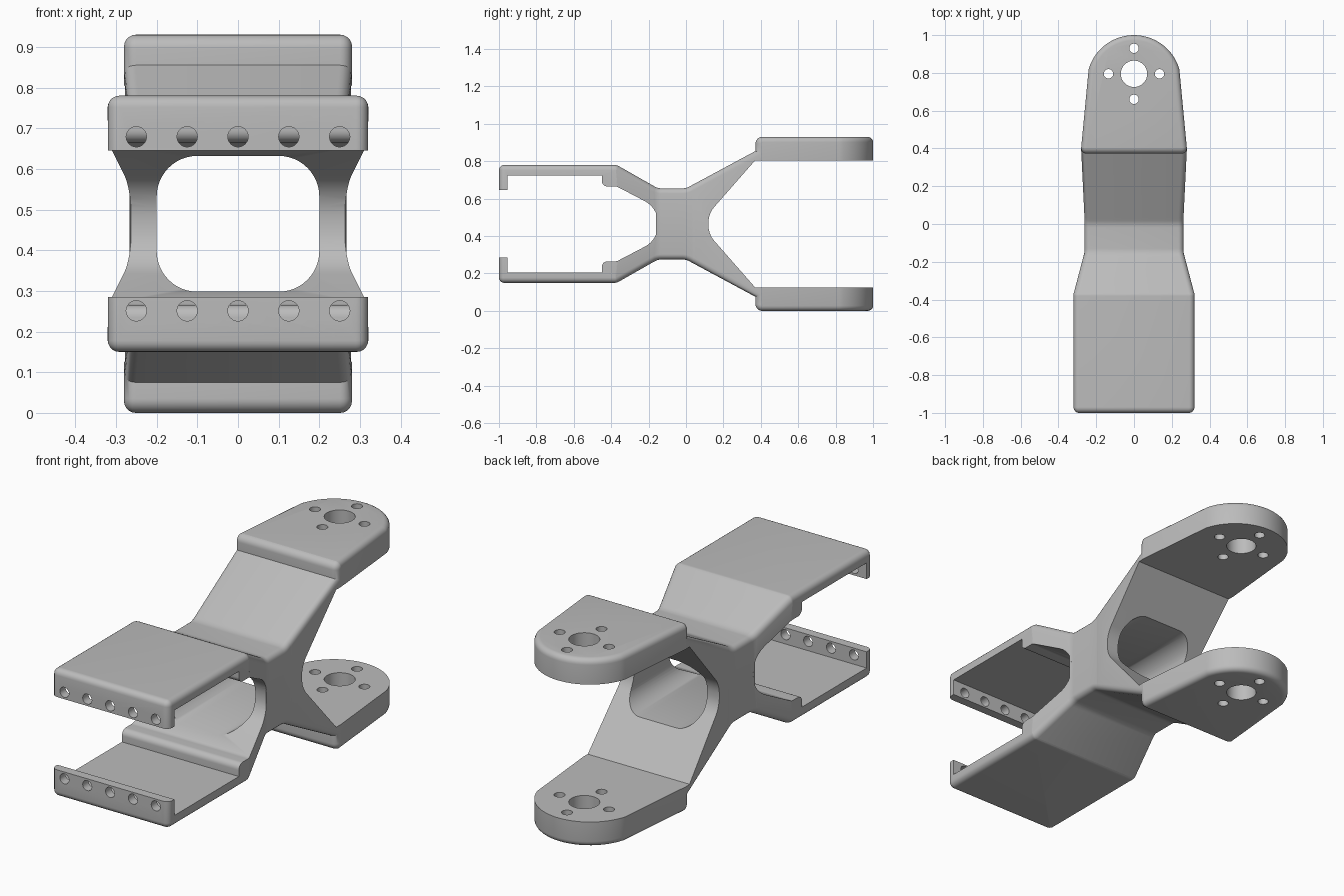
import bpy, bmesh, math
from mathutils import Vector, Matrix

MID = 0.465  # height of the mirror plane

if "Cube" in bpy.data.objects:
    bpy.data.objects.remove(bpy.data.objects["Cube"])

grey = bpy.data.materials.new("plain grey")
grey.use_nodes = True
grey.diffuse_color = (0.5, 0.5, 0.5, 1)
grey.node_tree.nodes["Principled BSDF"].inputs["Base Color"].default_value = (0.5, 0.5, 0.5, 1)


def fillet(points, steps=8):
    """Round each corner (a, b, radius) of a closed outline."""
    out = []
    for i, (a, b, r) in enumerate(points):
        p = Vector((a, b))
        if r == 0:
            out.append(p)
            continue
        u = (Vector(points[i - 1][:2]) - p).normalized()
        v = (Vector(points[(i + 1) % len(points)][:2]) - p).normalized()
        half = u.angle(v) / 2
        centre = p + (u + v).normalized() * (r / math.sin(half))
        start = p + u * (r / math.tan(half)) - centre
        end = p + v * (r / math.tan(half)) - centre
        sweep = start.angle_signed(end)
        for k in range(steps + 1):
            t = -sweep * k / steps
            out.append(centre + Matrix.Rotation(t, 2) @ start)
    return out


def prism(name, outline, place, depth):
    """Extrude an outline; place maps its 2D points to 3D."""
    bm = bmesh.new()
    face = bm.faces.new([bm.verts.new(place(p)) for p in outline])
    top = bmesh.ops.extrude_face_region(bm, geom=[face])["geom"]
    bmesh.ops.translate(bm, vec=depth, verts=[g for g in top if isinstance(g, bmesh.types.BMVert)])
    bmesh.ops.recalc_face_normals(bm, faces=bm.faces)
    mesh = bpy.data.meshes.new(name)
    bm.to_mesh(mesh)
    bm.free()
    mesh.materials.append(grey)
    obj = bpy.data.objects.new(name, mesh)
    bpy.context.collection.objects.link(obj)
    return obj


def combine(obj, tool, operation):
    tool.hide_render = True
    mod = obj.modifiers.new("cut", 'BOOLEAN')
    mod.operation, mod.object, mod.solver = operation, tool, 'EXACT'
    bpy.context.view_layer.objects.active = obj
    bpy.ops.object.modifier_apply(modifier=mod.name)
    bpy.data.objects.remove(tool)


def circle(x, y, r, n=32):
    return [(x + r * math.cos(math.tau * i / n), y + r * math.sin(math.tau * i / n)) for i in range(n)]


# Side outline: upper half as (y, height above mid plane, corner radius)
outer = [(1.2, 0.34, 0), (1.2, 0.465, 0), (0.372, 0.465, 0.035), (0.372, 0.39, 0),
         (0.0, 0.19, 0.08), (-0.15, 0.19, 0.08), (-0.37, 0.315, 0.05), (-1.2, 0.315, 0)]
inner_front = [(-1.2, 0.18, 0), (-0.955, 0.18, 0), (-0.955, 0.26, 0), (-0.45, 0.26, 0),
               (-0.45, 0.2, 0.03), (-0.37, 0.2, 0.04), (-0.15, 0.085, 0.13)]
inner_back = [(0.12, 0.055, 0.13), (0.37, 0.34, 0)]


def flip(points):
    return [(y, -h, r) for y, h, r in reversed(points)]


side = outer + inner_front + flip(inner_front) + flip(outer) + flip(inner_back) + inner_back
bracket = prism("bracket_body", fillet(side), lambda p: (-0.5, p[0], p[1] + MID), (1, 0, 0))

# Plan outline: tapered waist, square front and round back
flank = [(0.32, -1, 0.03), (0.32, -0.37, 0.05), (0.262, -0.15, 0.1), (0.262, 0.03, 0.1), (0.28, 0.4, 0.02)]
tip = math.asin(0.07 / 0.25)
arc = [tip + (math.pi - 2 * tip) * i / 28 for i in range(29)]
plan = flank + [(0.25 * math.cos(t), 0.75 + 0.25 * math.sin(t), 0) for t in arc]
plan += [(-x, y, r) for x, y, r in reversed(flank)]
combine(bracket, prism("plan_cutter", fillet(plan), lambda p: (p[0], p[1], -0.5), (0, 0, 2)), 'INTERSECT')

# Round the outer rims
bm = bmesh.new()
bm.from_mesh(bracket.data)
bmesh.ops.remove_doubles(bm, verts=bm.verts, dist=0.0001)
bm.normal_update()


def faces_out(face):
    c, n = face.calc_center_median(), face.normal
    step = n.y < -0.8 and 0.3 < c.y < 0.42 and abs(c.z - MID) > 0.36
    return step or n.z * (1 if c.z > MID else -1) > 0.05


def is_wall(face):
    return abs(face.normal.z) < 0.01 and not faces_out(face)


rims = []
for e in bm.edges:
    if len(e.link_faces) == 2 and e.calc_face_angle(0) > 0.9:
        f, g = e.link_faces
        if (is_wall(f) and faces_out(g)) or (is_wall(g) and faces_out(f)):
            rims.append(e)
bmesh.ops.bevel(bm, geom=rims, offset=0.028, offset_type='OFFSET', segments=5,
                profile=0.5, affect='EDGES', clamp_overlap=False)
bm.to_mesh(bracket.data)
bm.free()

# Rounded window through the waist
w, h = 0.2, 0.167
window = fillet([(-w, -h, 0.1), (w, -h, 0.1), (w, h, 0.1), (-w, h, 0.1)], 12)
combine(bracket, prism("window_cutter", window, lambda p: (p[0], -0.36, p[1] + MID), (0, 0.72, 0)), 'DIFFERENCE')

# Large bore and four screw holes through both round pads
for x, y, r in [(0, 0, 0.07), (0.135, 0, 0.025), (-0.135, 0, 0.025), (0, 0.135, 0.025), (0, -0.135, 0.025)]:
    hole = circle(x, y + 0.795, r)
    combine(bracket, prism("pad_hole_cutter", hole, lambda p: (p[0], p[1], -0.1), (0, 0, 1.2)), 'DIFFERENCE')

# Row of holes in each front lip
for z in (MID - 0.214, MID + 0.214):
    for i in range(-2, 3):
        hole = circle(i * 0.125, z, 0.025, 24)
        combine(bracket, prism("lip_hole_cutter", hole, lambda p: (p[0], -1.1, p[1]), (0, 0.2, 0)), 'DIFFERENCE')

bpy.ops.object.select_all(action='DESELECT')
bracket.select_set(True)
bpy.context.view_layer.objects.active = bracket
bpy.ops.object.shade_smooth_by_angle(angle=math.radians(30))
